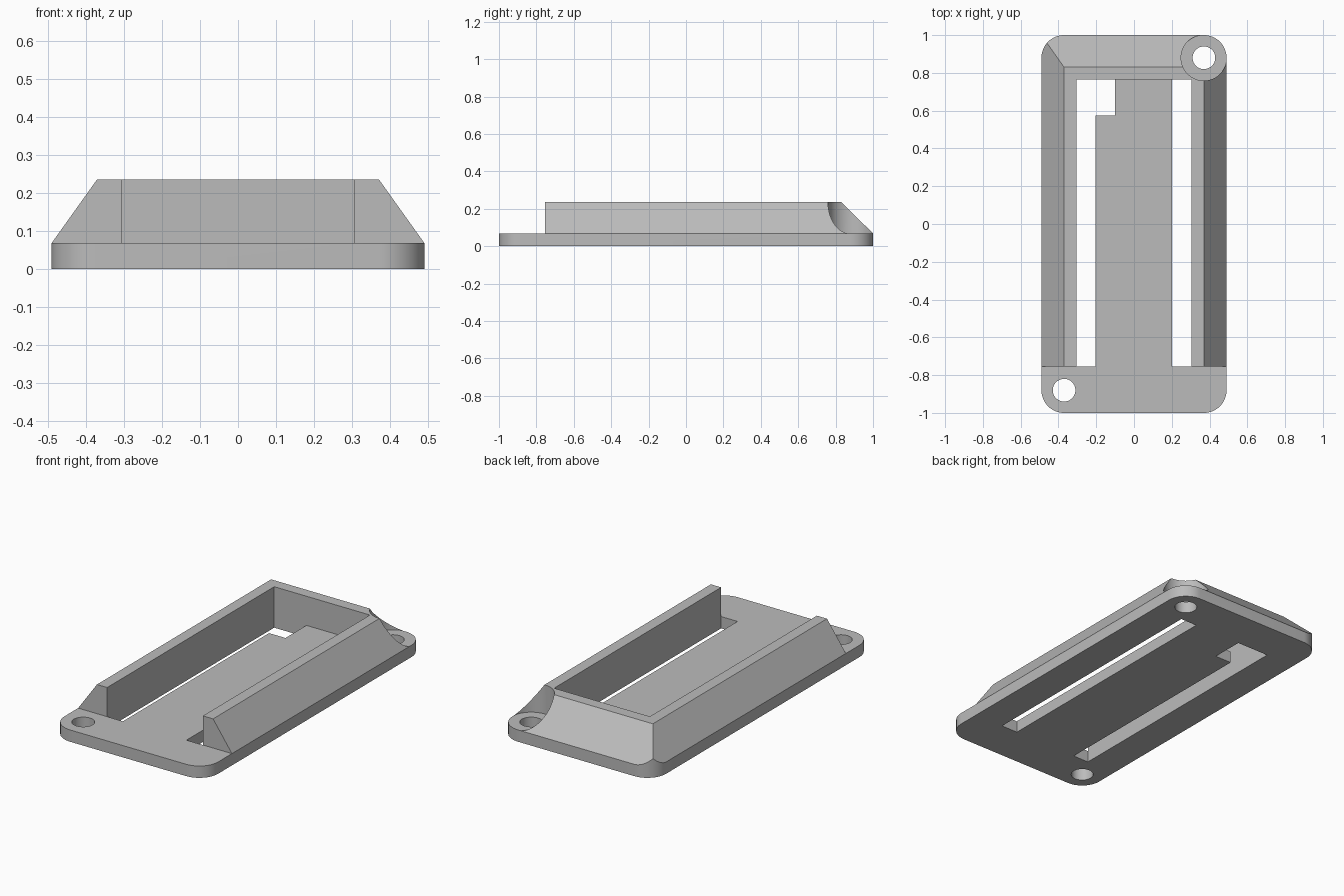
import bpy, bmesh, math

cube = bpy.data.objects.get("Cube")
if cube:
    bpy.data.objects.remove(cube, do_unlink=True)

HALF_W, HALF_L, RADIUS = 0.49, 1.0, 0.12
FLOOR, TOP = 0.068, 0.236
FRONT, BACK, INNER = -0.755, 0.765, 0.305

grey = bpy.data.materials.new("light grey plastic")
grey.use_nodes = True
COLOUR = (0.5, 0.5, 0.5, 1)
grey.diffuse_color = COLOUR
grey.node_tree.nodes["Principled BSDF"].inputs["Base Color"].default_value = COLOUR


def prism(name, points, offset):
    """Extrude a closed polygon along the offset vector."""
    bm = bmesh.new()
    face = bm.faces.new([bm.verts.new(p) for p in points])
    grown = bmesh.ops.extrude_face_region(bm, geom=[face])["geom"]
    moved = [v for v in grown if isinstance(v, bmesh.types.BMVert)]
    bmesh.ops.translate(bm, verts=moved, vec=offset)
    bmesh.ops.recalc_face_normals(bm, faces=bm.faces)
    mesh = bpy.data.meshes.new(name)
    bm.to_mesh(mesh)
    bm.free()
    mesh.materials.append(grey)
    obj = bpy.data.objects.new(name, mesh)
    bpy.context.collection.objects.link(obj)
    return obj


def arc(x, y, z, radius, start, sweep, steps):
    angles = [math.radians(start + sweep * i / steps) for i in range(steps + 1)]
    return [(x + radius * math.cos(a), y + radius * math.sin(a), z) for a in angles]


def upright(name, outline, z0, z1):
    return prism(name, [(p[0], p[1], z0) for p in outline], (0, 0, z1 - z0))


def box(name, x0, x1, y0, y1, z0, z1):
    return upright(name, [(x0, y0), (x1, y0), (x1, y1), (x0, y1)], z0, z1)


def cut(body, cutter):
    mod = body.modifiers.new(cutter.name, "BOOLEAN")
    mod.operation, mod.solver, mod.object = "DIFFERENCE", "EXACT", cutter
    bpy.context.view_layer.objects.active = body
    bpy.ops.object.modifier_apply(modifier=mod.name)
    bpy.data.objects.remove(cutter, do_unlink=True)


# Rounded block from which the tray is carved
outline = []
for i, (sx, sy) in enumerate([(1, 1), (-1, 1), (-1, -1), (1, -1)]):
    outline += arc(sx * (HALF_W - RADIUS), sy * (HALF_L - RADIUS), 0, RADIUS, 90 * i, 90, 16)
tray = upright("mounting_tray", outline, 0, TOP)

# Open pocket between the walls, and the low front shelf
cut(tray, box("pocket", -INNER, INNER, -1.2, BACK, FLOOR, 0.4))
cut(tray, box("front_shelf", -0.7, 0.7, -1.2, FRONT, FLOOR, 0.4))


# Sloped outer faces on both sides and the back
def slope(edge, crest):
    def at(z):
        return edge + (crest - edge) * (z - FLOOR) / (TOP - FLOOR)
    return [(at(FLOOR), FLOOR), (at(0.3), 0.3), (1.4, 0.3), (1.4, FLOOR)]


for side in (-1, 1):
    profile = [(side * u, -1.2, z) for u, z in slope(HALF_W, 0.37)]
    cut(tray, prism("side_slope", profile, (0, 2.4, 0)))
cut(tray, prism("back_slope", [(-0.7, u, z) for u, z in slope(HALF_L, 0.83)], (1.4, 0, 0)))

# Floor slots beside the walls, the right one with a wider back end
cut(tray, box("left_slot", 0.2, INNER, FRONT, BACK, -0.1, 0.1))
cut(tray, upright("right_slot", [(-INNER, FRONT), (-0.205, FRONT), (-0.205, 0.575),
                                 (-0.1, 0.575), (-0.1, BACK), (-INNER, BACK)], -0.1, 0.1))

# Screw holes in opposite corners, with clearance for the back screw head
cut(tray, upright("screw_clearance", arc(0.37, 0.88, 0, 0.121, 0, 360, 64)[:-1], FLOOR, 0.4))
for sign in (-1, 1):
    cut(tray, upright("screw_hole", arc(sign * 0.37, sign * 0.88, 0, 0.06, 0, 360, 48)[:-1], -0.1, 0.4))

bpy.ops.object.select_all(action="DESELECT")
tray.select_set(True)
bpy.context.view_layer.objects.active = tray
bpy.ops.object.shade_smooth_by_angle(angle=math.radians(25))
